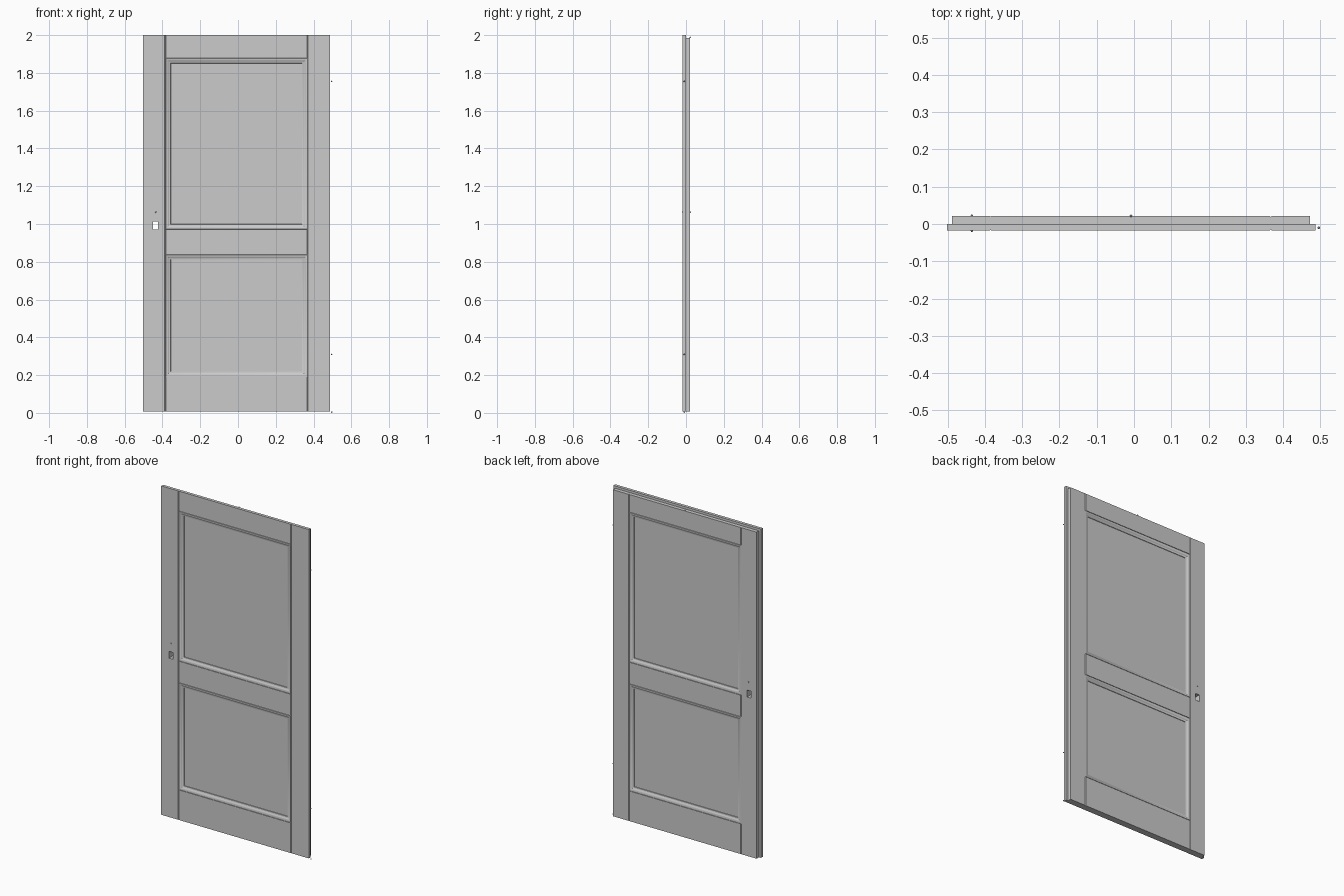
import bpy, bmesh, math

if "Cube" in bpy.data.objects:
    bpy.data.objects.remove(bpy.data.objects["Cube"])

# Main door dimensions
X0, X1 = -0.502, 0.487          # outer edges of the leaf
Z0, Z1 = 0.008, 2.0
F, B = -0.018, 0.022            # front and back faces
SL, SR = -0.385, 0.367          # stile / rail joints
MID = 0.0                       # depth where the rebate starts
REB, REB_TOP = 0.014, 0.014


def make_object(name, bm):
    bmesh.ops.recalc_face_normals(bm, faces=bm.faces)
    me = bpy.data.meshes.new(name)
    bm.to_mesh(me)
    bm.free()
    ob = bpy.data.objects.new(name, me)
    bpy.context.collection.objects.link(ob)
    return ob


def prism(name, outline, z0, z1):
    """Vertical extrusion of an xy outline."""
    bm = bmesh.new()
    face = bm.faces.new([bm.verts.new((x, y, z0)) for x, y in outline])
    ext = bmesh.ops.extrude_face_region(bm, geom=[face])
    for v in ext["geom"]:
        if isinstance(v, bmesh.types.BMVert):
            v.co.z = z1
    return make_object(name, bm)


def chamfered(x0, x1, left, right):
    """Board cross-section with small chamfers at the joint sides."""
    a, b = left, right
    pts = [(x0 + a, F), (x1 - b, F), (x1, F + b), (x1, B - b),
           (x1 - b, B), (x0 + a, B), (x0, B - a), (x0, F + a)]
    return list(dict.fromkeys(pts))


def box(name, x0, x1, y0, y1, z0, z1):
    return prism(name, [(x0, y0), (x1, y0), (x1, y1), (x0, y1)], z0, z1)


def cut(ob, cutter):
    mod = ob.modifiers.new("cut", "BOOLEAN")
    mod.operation = "DIFFERENCE"
    mod.solver = "EXACT"
    mod.object = cutter
    bpy.context.view_layer.objects.active = ob
    bpy.ops.object.modifier_apply(modifier=mod.name)
    bpy.data.objects.remove(cutter)


# Stiles and rails
C = 0.003
lock_stile = prism("lock_stile", chamfered(X0, SL, 0, C), Z0, Z1)
hinge_stile = prism("hinge_stile", chamfered(SR, X1, C, 0), Z0, Z1)
rail_shape = chamfered(SL, SR, C, C)
top_rail = prism("top_rail", rail_shape, 1.88, Z1)
middle_rail = prism("middle_rail", rail_shape, 0.84, 0.97)
bottom_rail = prism("bottom_rail", rail_shape, Z0, 0.19)

# Rebate along both sides and the top of the back half
cut(lock_stile, box("cutter", X0 - 0.1, X0 + REB, MID, 0.1, -0.1, 2.1))
cut(hinge_stile, box("cutter", X1 - REB, X1 + 0.1, MID, 0.1, -0.1, 2.1))
for part in (lock_stile, hinge_stile, top_rail):
    cut(part, box("cutter", -0.7, 0.7, MID, 0.1, Z1 - REB_TOP, 2.1))

# Lock opening through the stile
cut(lock_stile, box("cutter", -0.450, -0.424, -0.1, 0.1, 0.970, 1.012))

# Recessed panels: concentric moulding rings as (inset, depth below face)
RINGS = [(0.0, 0.0035), (0.002, 0.0035), (0.003, 0.001), (0.006, 0.001),
         (0.012, 0.003), (0.017, 0.0065), (0.022, 0.009), (0.028, 0.010),
         (0.029, 0.0125)]


def panel(name, z0, z1):
    bm = bmesh.new()
    for face_y, sign in ((F, 1), (B, -1)):
        prev = None
        for inset, depth in RINGS:
            y = face_y + sign * depth
            l, r, b, t = SL + inset, SR - inset, z0 + inset, z1 - inset
            ring = [bm.verts.new(p) for p in
                    ((l, y, b), (r, y, b), (r, y, t), (l, y, t))]
            if prev:
                for i in range(4):
                    j = (i + 1) % 4
                    bm.faces.new((prev[i], prev[j], ring[j], ring[i]))
            else:
                outer = ring
            prev = ring
        bm.faces.new(prev)
        if sign == 1:
            front_outer = outer
    # close the panel edges inside the frame
    for i in range(4):
        j = (i + 1) % 4
        bm.faces.new((front_outer[i], front_outer[j], outer[j], outer[i]))
    ob = make_object(name, bm)
    bpy.ops.object.select_all(action="DESELECT")
    ob.select_set(True)
    bpy.context.view_layer.objects.active = ob
    bpy.ops.object.shade_smooth_by_angle(angle=math.radians(35))
    return ob


panel("upper_panel", 0.97, 1.88)
panel("lower_panel", 0.19, 0.84)

# Tiny mounting pins for the hinges, handles and closer
PINS = [("upper_hinge_pin", 0.496, -0.01, 1.755),
        ("lower_hinge_pin", 0.496, -0.01, 0.310),
        ("floor_pivot_pin", 0.496, -0.01, 0.004),
        ("front_handle_pin", -0.435, F, 1.063),
        ("back_handle_pin", -0.435, B, 1.063),
        ("closer_pin", -0.008, B, 1.988)]
for name, x, y, z in PINS:
    bm = bmesh.new()
    bmesh.ops.create_icosphere(bm, subdivisions=1, radius=0.004)
    bmesh.ops.translate(bm, verts=bm.verts, vec=(x, y, z))
    make_object(name, bm)
